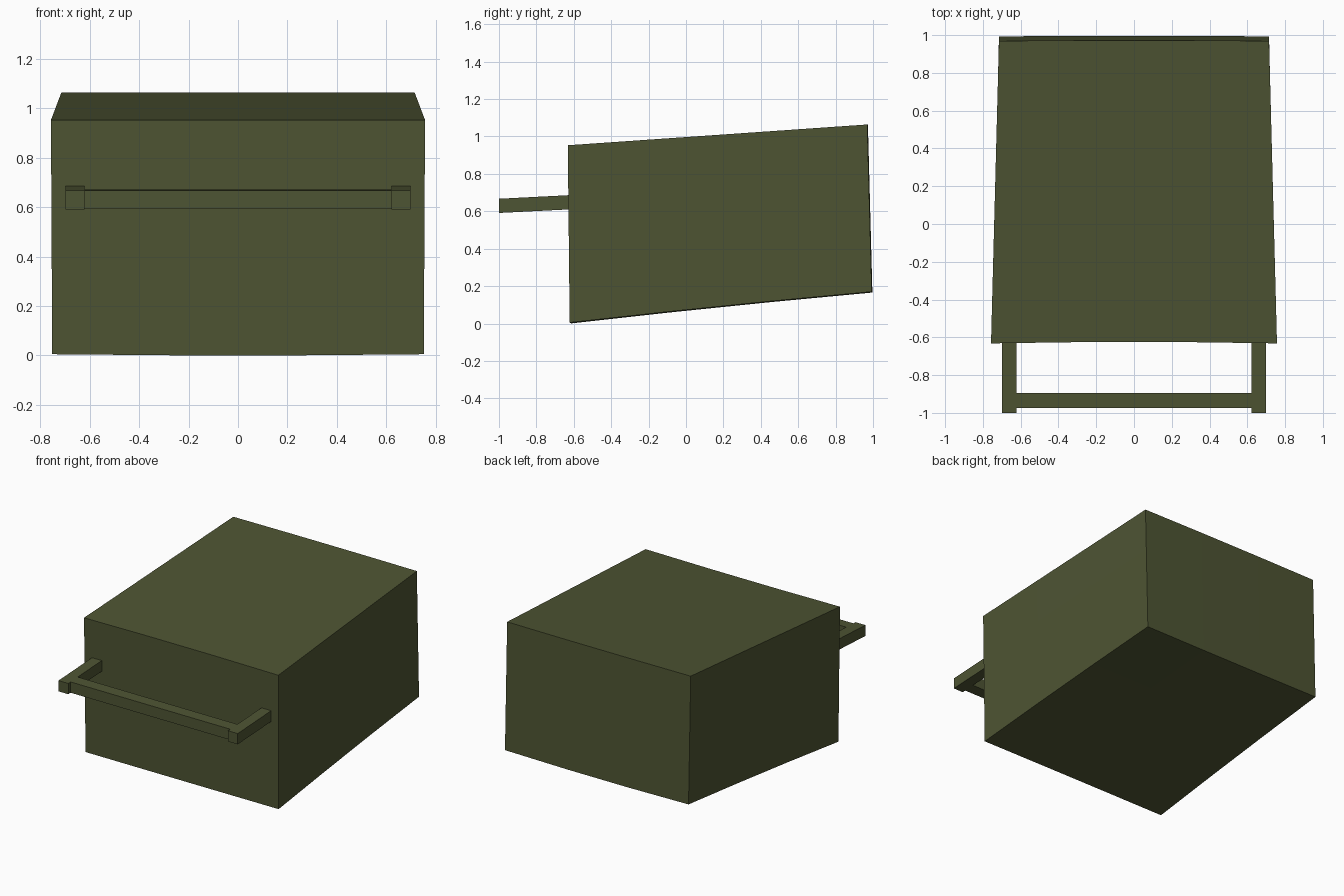
import bpy, bmesh

if "Cube" in bpy.data.objects:
    bpy.data.objects.remove(bpy.data.objects["Cube"])

olive = bpy.data.materials.new("olive green")
olive.diffuse_color = (0.076, 0.089, 0.033, 1)
olive.use_nodes = True
olive.node_tree.nodes["Principled BSDF"].inputs["Base Color"].default_value = olive.diffuse_color


def make(name, bm):
    bmesh.ops.recalc_face_normals(bm, faces=bm.faces)
    me = bpy.data.meshes.new(name)
    bm.to_mesh(me)
    bm.free()
    me.materials.append(olive)
    ob = bpy.data.objects.new(name, me)
    bpy.context.collection.objects.link(ob)
    return ob


def lerp(a, b, t):
    return a + (b - a) * t


# Tapered box body, tilted up to the back, with very slightly bowed faces
bm = bmesh.new()
bmesh.ops.create_cube(bm, size=2)
bmesh.ops.subdivide_edges(bm, edges=bm.edges[:], cuts=2, use_grid_fill=True)
for v in bm.verts:
    u, s, t = v.co.x, (v.co.y + 1) / 2, (v.co.z + 1) / 2
    half = lerp(lerp(0.752, 0.757, t), 0.715, s)
    y = lerp(lerp(-0.622, -0.632, t), lerp(0.993, 0.969, t), s)
    z = lerp(lerp(0.005, 0.17, s), lerp(0.953, 1.064, s), t)
    mid = 1 - u * u
    y += 0.008 * mid * (1 - s) + 0.004 * mid * s
    z += 0.02 * s * (1 - s) * (1 - t) - 0.005 * mid * (1 - t)
    v.co = (half * u, y, z)
make("box_body", bm)


# Handle parts: sheared bars following the tilt of the box
def bar(name, x0, x1, y0, y1):
    bm = bmesh.new()
    bmesh.ops.create_cube(bm, size=1)
    for v in bm.verts:
        y = lerp(y0, y1, v.co.y + 0.5)
        z = 0.591 + 0.051 * (y + 1) + 0.076 * (v.co.z + 0.5)
        v.co = (lerp(x0, x1, v.co.x + 0.5), y, z)
    return make(name, bm)


for side, label in ((-1, "left"), (1, "right")):
    a, b = sorted((side * 0.622, side * 0.698))
    bar("handle_arm_" + label, a, b, -1.0, -0.61)
bar("handle_grip", -0.622, 0.622, -0.975, -0.895)
